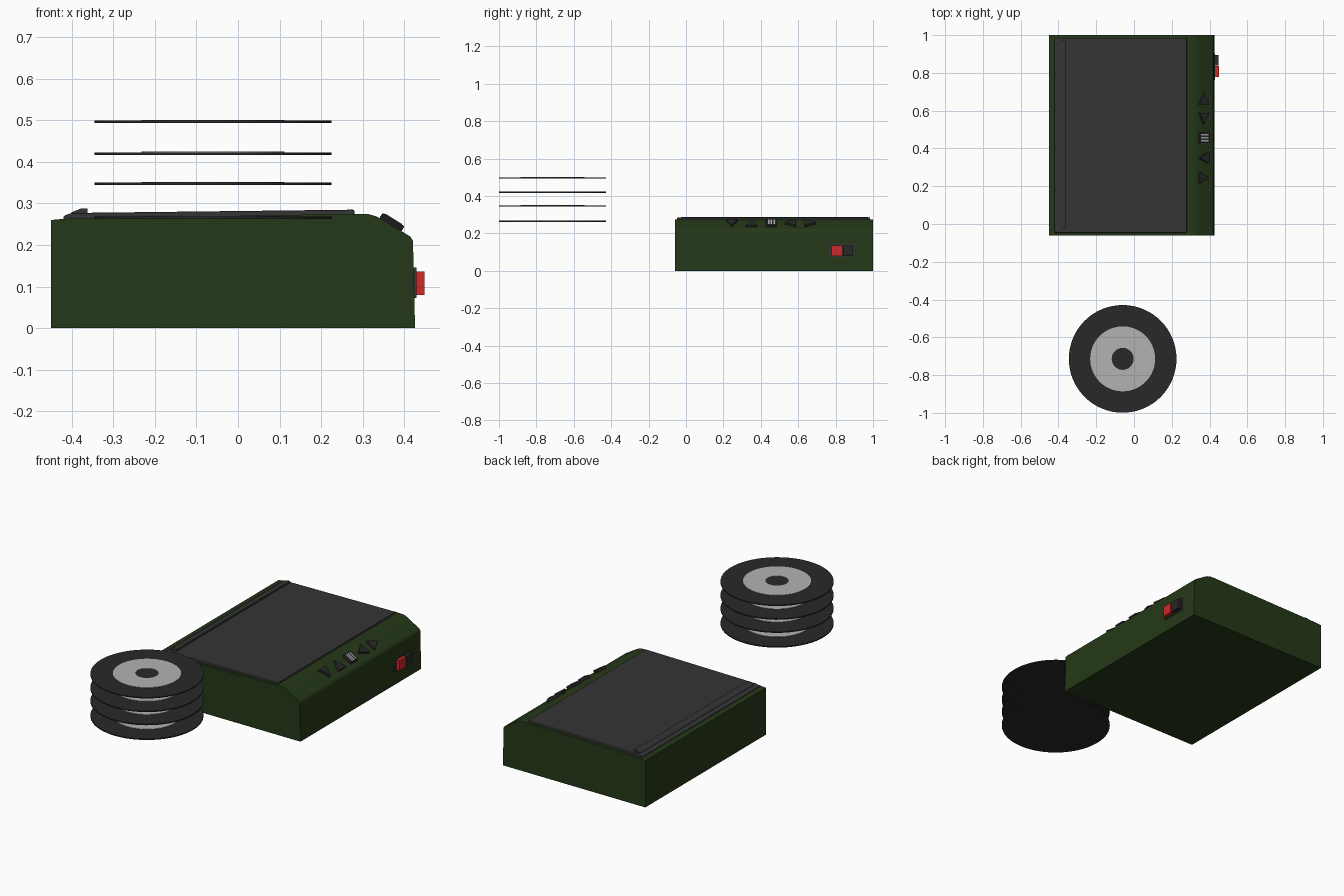
import bpy, bmesh
from math import sin, cos, pi, radians
from mathutils import Matrix, Vector

if "Cube" in bpy.data.objects:
    bpy.data.objects.remove(bpy.data.objects["Cube"])


def material(name, rgb):
    m = bpy.data.materials.new(name)
    m.diffuse_color = (*rgb, 1)
    m.use_nodes = True
    m.node_tree.nodes["Principled BSDF"].inputs["Base Color"].default_value = m.diffuse_color
    return m


GREEN = material("dark_green", (0.018, 0.04, 0.009))
DARK = material("charcoal", (0.035, 0.035, 0.035))
BLACK = material("black", (0.022, 0.022, 0.022))
LABEL = material("label_grey", (0.45, 0.45, 0.45))
RED = material("red", (0.65, 0.02, 0.02))


def prism(name, pts, depth, matrix, mat, bevel=0):
    """Extrude a flat outline along local z, then place it."""
    bm = bmesh.new()
    face = bm.faces.new([bm.verts.new((a, b, 0)) for a, b in pts])
    ext = bmesh.ops.extrude_face_region(bm, geom=[face])
    bmesh.ops.translate(bm, vec=(0, 0, depth),
                        verts=[v for v in ext["geom"] if isinstance(v, bmesh.types.BMVert)])
    bmesh.ops.recalc_face_normals(bm, faces=bm.faces)
    bm.transform(matrix)
    me = bpy.data.meshes.new(name)
    bm.to_mesh(me)
    bm.free()
    me.materials.append(mat)
    ob = bpy.data.objects.new(name, me)
    bpy.context.collection.objects.link(ob)
    if bevel:
        mod = ob.modifiers.new("bevel", "BEVEL")
        mod.width = bevel
        mod.segments = 2
        mod.limit_method = "ANGLE"
    return ob


def frame(u, v, n, origin):
    m = Matrix((u, v, n)).transposed().to_4x4()
    m.translation = Vector(origin)
    return m


def side_profile(y):
    """Local xy is world xz, local z runs towards +y."""
    return frame((1, 0, 0), (0, 0, 1), (0, 1, 0), (0, y, 0))


def rect(a0, a1, b0, b1):
    return [(a0, b0), (a1, b0), (a1, b1), (a0, b1)]


# Case with sloped control edge
prism("case", [(-0.45, 0), (-0.45, 0.26), (-0.42, 0.263), (0.28, 0.275), (0.315, 0.274),
               (0.332, 0.269), (0.35, 0.26), (0.415, 0.22), (0.421, 0.21), (0.426, 0)],
      1.06, side_profile(-0.06), GREEN)

# Lid and raised hinge ridge
prism("lid", [(-0.42, 0.258), (-0.42, 0.27), (-0.40, 0.277), (0.28, 0.285), (0.28, 0.27)],
      1.032, side_profile(-0.047), DARK, 0.004)
prism("hinge_ridge", [(-0.40, 0.27), (-0.40, 0.279), (-0.377, 0.288), (-0.362, 0.288), (-0.362, 0.27)],
      1.0, side_profile(-0.027), DARK)

# Control buttons on the slope
a = radians(32)
SLOPE = ((cos(a), 0, -sin(a)), (0, 1, 0), (sin(a), 0, cos(a)))


def on_slope(y, turn=0):
    return frame(*SLOPE, (0.366, y, 0.248)) @ Matrix.Rotation(turn, 4, "Z")


ARROW = [(0.031, 0), (-0.03, 0.032), (-0.03, -0.032)]
for name, y, turn in [("button_right", 0.245, 0), ("button_left", 0.35, pi),
                      ("button_down", 0.558, -pi / 2), ("button_up", 0.663, pi / 2)]:
    prism(name, ARROW, 0.016, on_slope(y, turn), BLACK, 0.003)
prism("button_menu", rect(-0.03, 0.03, -0.028, 0.028), 0.016, on_slope(0.457), BLACK, 0.003)
for i in (-1, 0, 1):
    v = i * 0.015
    prism("menu_stripe", rect(-0.023, 0.023, v - 0.004, v + 0.004), 0.0175,
          on_slope(0.457), LABEL)


# Power switch on the right wall
def on_wall(x):
    return frame((0, 1, 0), (0, 0, 1), (1, 0, 0), (x, 0, 0))


prism("switch_plate", rect(0.763, 0.902, 0.073, 0.146), 0.012, on_wall(0.418), DARK)
prism("switch_red", rect(0.778, 0.836, 0.08, 0.136), 0.027, on_wall(0.422), RED)
prism("switch_black", rect(0.84, 0.894, 0.08, 0.136), 0.025, on_wall(0.422), BLACK)

# Stack of four floating discs with ring labels
N = 64


def revolve(name, profile, z, mat, closed):
    bm = bmesh.new()
    rings = [[bm.verts.new((r * cos(2 * pi * i / N), r * sin(2 * pi * i / N), h))
              for i in range(N)] for r, h in profile]
    pairs = list(zip(rings, rings[1:]))
    if closed:
        pairs.append((rings[-1], rings[0]))
    else:
        bm.faces.new(rings[0])
        bm.faces.new(rings[-1])
    for p, q in pairs:
        for i in range(N):
            j = (i + 1) % N
            bm.faces.new((p[i], p[j], q[j], q[i]))
    bmesh.ops.recalc_face_normals(bm, faces=bm.faces)
    me = bpy.data.meshes.new(name)
    bm.to_mesh(me)
    bm.free()
    me.materials.append(mat)
    ob = bpy.data.objects.new(name, me)
    ob.location = (-0.06, -0.714, z)
    bpy.context.collection.objects.link(ob)
    bpy.ops.object.select_all(action="DESELECT")
    bpy.context.view_layer.objects.active = ob
    ob.select_set(True)
    bpy.ops.object.shade_smooth_by_angle(angle=radians(30))


for z in (0.262, 0.344, 0.417, 0.493):
    revolve("disc", [(0.285, 0), (0.285, 0.006)], z, BLACK, False)
    revolve("disc_label", [(0.172, 0.005), (0.172, 0.008), (0.058, 0.008), (0.058, 0.005)],
            z, LABEL, True)
